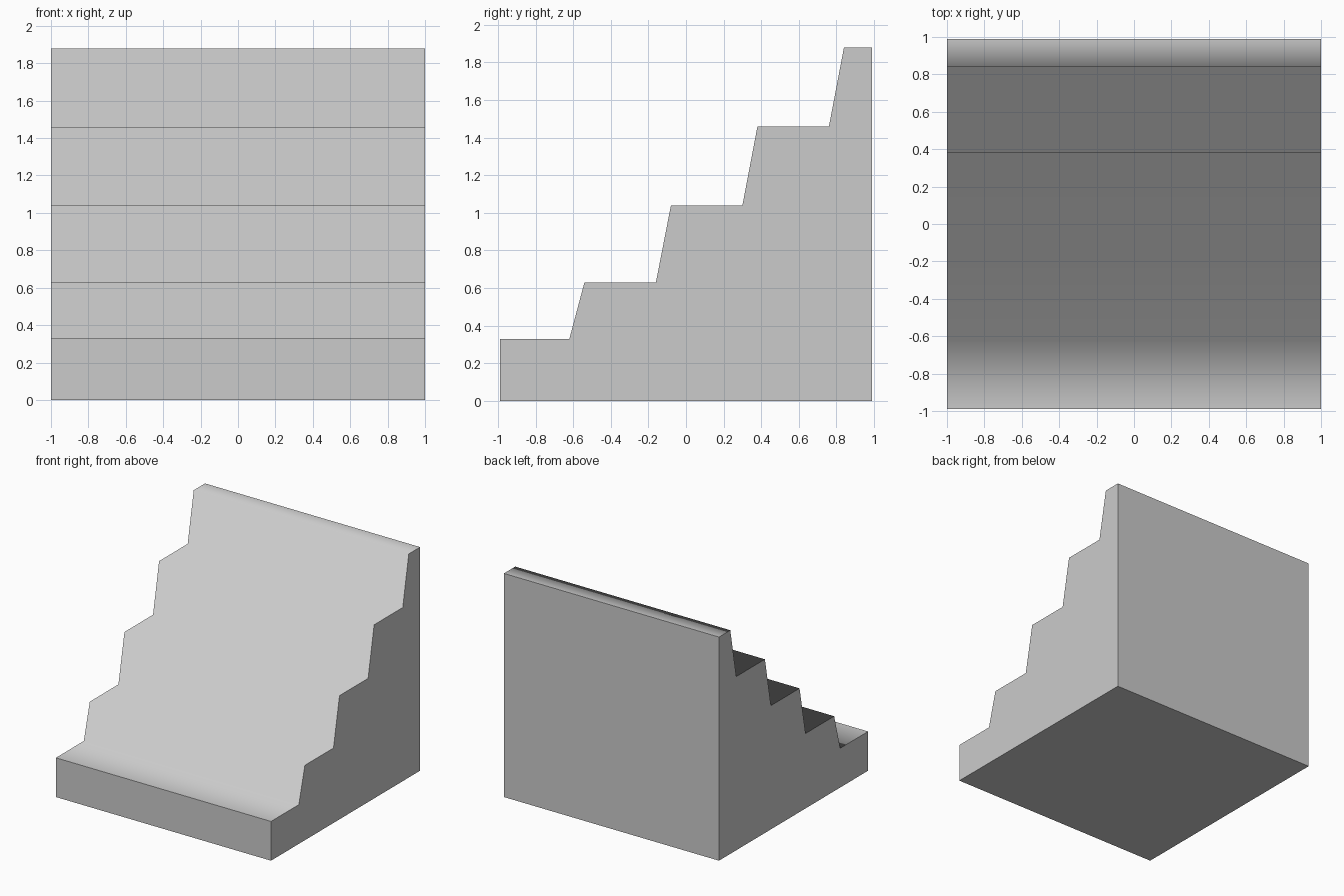
import bpy
import bmesh
from math import radians

cube = bpy.data.objects.get("Cube")
if cube:
    bpy.data.objects.remove(cube, do_unlink=True)

# Plain grey stone
stone = bpy.data.materials.new("grey_stone")
stone.use_nodes = True
colour = (0.6, 0.6, 0.6, 1)
stone.diffuse_color = colour
stone.node_tree.nodes["Principled BSDF"].inputs["Base Color"].default_value = colour

# Side profile: flat treads joined by risers that lean back
HALF_WIDTH, HALF_DEPTH, LEAN = 1.0, 0.99, 0.08
tread_heights = [0.33, 0.63, 1.04, 1.46, 1.88]
riser_feet = [-0.62, -0.16, 0.30, 0.76]

profile = [(-HALF_DEPTH, 0), (-HALF_DEPTH, tread_heights[0])]
for foot, low, high in zip(riser_feet, tread_heights, tread_heights[1:]):
    profile += [(foot, low), (foot + LEAN, high)]
profile += [(HALF_DEPTH, tread_heights[-1]), (HALF_DEPTH, 0)]

# Extrude the profile across the full width
bm = bmesh.new()
side = bm.faces.new([bm.verts.new((-HALF_WIDTH, y, z)) for y, z in profile])
extruded = bmesh.ops.extrude_face_region(bm, geom=[side], use_keep_orig=True)
moved = [v for v in extruded["geom"] if isinstance(v, bmesh.types.BMVert)]
bmesh.ops.translate(bm, verts=moved, vec=(2 * HALF_WIDTH, 0, 0))
bmesh.ops.recalc_face_normals(bm, faces=bm.faces)

mesh = bpy.data.meshes.new("staircase")
bm.to_mesh(mesh)
bm.free()
mesh.materials.append(stone)
stairs = bpy.data.objects.new("staircase", mesh)
bpy.context.collection.objects.link(stairs)

# Soft shading over the steps, crisp square corners elsewhere
bpy.ops.object.select_all(action="DESELECT")
stairs.select_set(True)
bpy.context.view_layer.objects.active = stairs
bpy.ops.object.shade_smooth_by_angle(angle=radians(85))
